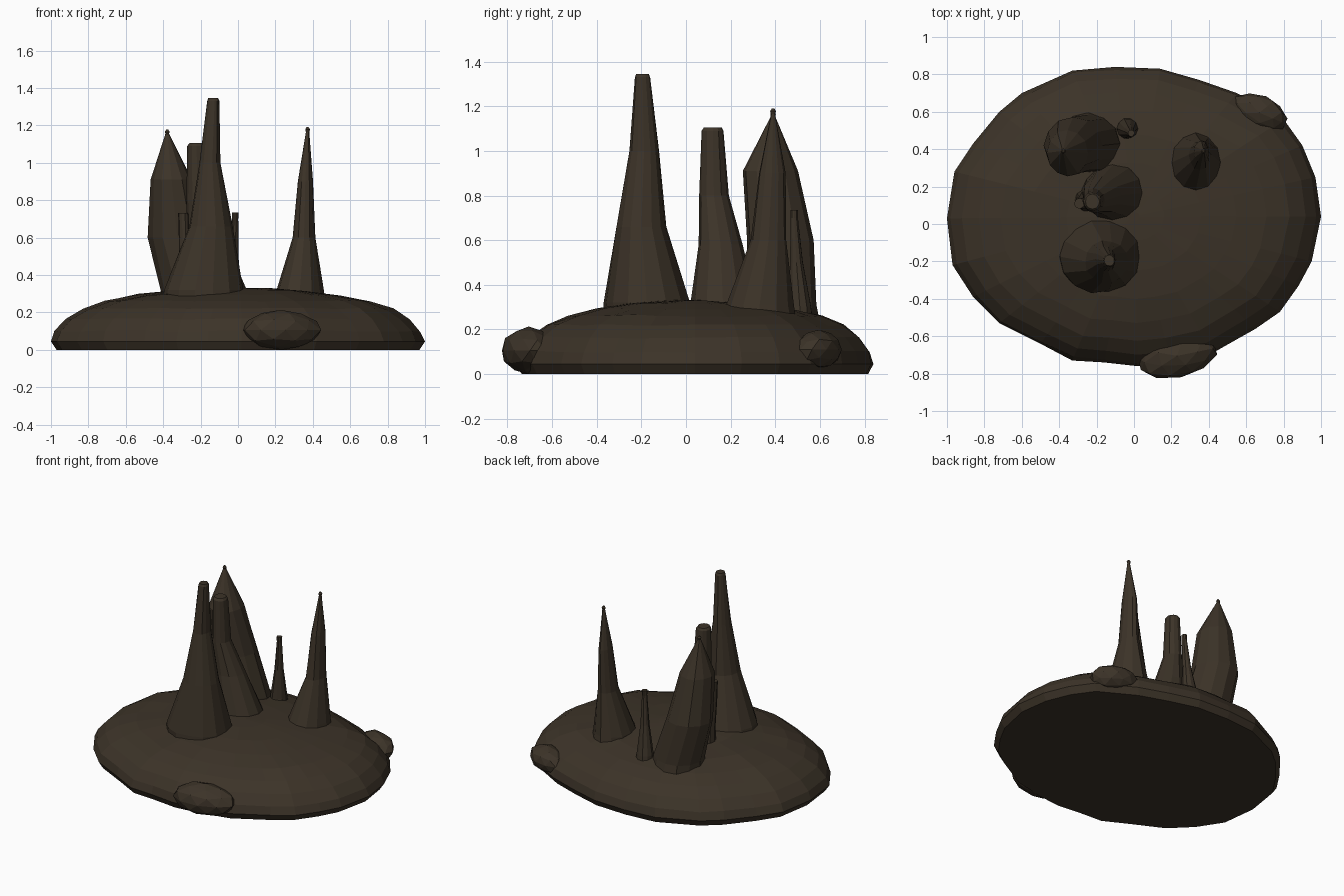
import bpy, bmesh, math, random
from mathutils import Vector, noise

random.seed(4)
rock = bpy.data.materials.new("dark brown rock")
rock.diffuse_color = (0.045, 0.033, 0.021, 1)


def finish(bm, name):
    bmesh.ops.recalc_face_normals(bm, faces=bm.faces)
    me = bpy.data.meshes.new(name)
    bm.to_mesh(me)
    bm.free()
    me.materials.append(rock)
    ob = bpy.data.objects.new(name, me)
    bpy.context.collection.objects.link(ob)
    return ob


def loft(name, rings):
    """Skin a list of equal-length point loops and cap both ends."""
    bm = bmesh.new()
    loops = [[bm.verts.new(p) for p in r] for r in rings]
    n = len(loops[0])
    for a, b in zip(loops, loops[1:]):
        for i in range(n):
            j = (i + 1) % n
            bm.faces.new((a[i], a[j], b[j], b[i]))
    bm.faces.new(loops[0][::-1])
    bm.faces.new(loops[-1])
    return finish(bm, name)


def spire(name, stations, sides=12):
    """Leaning stone spire; each station is x, y, z, radius x, radius y."""
    rings = []
    for x, y, z, rx, ry in stations:
        ring = []
        for i in range(sides):
            a = 2 * math.pi * i / sides
            k = random.uniform(0.95, 1.03)
            ring.append((x + rx * k * math.cos(a), y + ry * k * math.sin(a), z))
        rings.append(ring)
    return loft(name, rings)


def boulder(name, centre, size, turn):
    bm = bmesh.new()
    bmesh.ops.create_icosphere(bm, subdivisions=2, radius=1)
    for v in bm.verts:
        v.co *= 1 + 0.1 * noise.noise(v.co * 1.5 + Vector(centre) * 5)
        x, y, z = v.co.x * size[0], v.co.y * size[1], v.co.z * size[2]
        c, s = math.cos(turn), math.sin(turn)
        v.co = Vector((c * x - s * y, s * x + c * y, z)) + Vector(centre)
        v.co.z = max(v.co.z, 0.0)
    return finish(bm, name)


# Mound: measured outline, shrunk ring by ring towards the crown
outline = [(1, .04), (.97, .25), (.9, .42), (.8, .56), (.55, .7), (.35, .77),
           (.14, .83), (-.1, .84), (-.33, .82), (-.6, .7), (-.72, .6),
           (-.86, .43), (-.96, .28), (-1, .03), (-.97, -.22), (-.86, -.39),
           (-.72, -.53), (-.5, -.64), (-.33, -.73), (-.16, -.74), (.02, -.76),
           (.2, -.74), (.42, -.69), (.65, -.56), (.78, -.47), (.88, -.33),
           (.95, -.2)]
profile = [(.97, 0), (1, .045), (.98, .1), (.92, .165), (.83, .22),
           (.71, .26), (.55, .293), (.36, .315), (.16, .328), (.03, .33)]
rings = []
for k, (s, z) in enumerate(profile):
    ring = []
    for x, y in outline:
        d = noise.noise(Vector((x * s * 4, y * s * 4, z * 4))) if k > 1 else 0
        ring.append((x * s * (1 + .015 * d), .04 + (y - .04) * s * (1 + .015 * d),
                     z + .012 * d))
    rings.append(ring)
loft("mound", rings)

# Boulders on the rim
boulder("front_boulder", (.23, -.705, .105), (.215, .115, .105), .2)
boulder("back_boulder", (.67, .595, .11), (.155, .095, .085), -.4)

# Spires
spire("tall_spire", [(-.18, -.175, .26, .22, .20), (-.18, -.175, .32, .215, .195),
                     (-.145, -.2, .66, .118, .112), (-.15, -.188, 1.0, .056, .068),
                     (-.132, -.195, 1.33, .033, .036), (-.132, -.195, 1.345, .027, .03)], 14)
spire("middle_spire", [(-.11, .17, .26, .175, .165), (-.115, .165, .33, .165, .15),
                       (-.17, .155, .58, .105, .1), (-.215, .125, .8, .06, .068),
                       (-.222, .12, 1.09, .048, .05), (-.222, .12, 1.105, .038, .04)])
spire("crystal_spire", [(-.24, .43, .24, .17, .165), (-.245, .43, .31, .165, .16),
                        (-.325, .42, .6, .155, .15), (-.355, .38, .91, .11, .128),
                        (-.378, .39, 1.155, .01, .01), (-.378, .39, 1.165, .013, .013),
                        (-.378, .39, 1.177, .006, .006)])
spire("pointed_spire", [(.33, .33, .25, .14, .16), (.33, .33, .31, .13, .15),
                        (.353, .37, .6, .06, .082), (.36, .385, .9, .041, .06),
                        (.372, .39, 1.165, .009, .009), (.372, .39, 1.178, .013, .013),
                        (.372, .39, 1.19, .006, .006)])
spire("thin_spire_back", [(-.035, .51, .24, .06, .06), (-.035, .51, .3, .055, .055),
                          (-.025, .495, .5, .028, .03), (-.015, .485, .7, .017, .018),
                          (-.015, .485, .735, .018, .018)], 10)
spire("thin_spire_left", [(-.25, .13, .24, .07, .07), (-.26, .125, .4, .05, .05),
                          (-.288, .112, .6, .028, .028), (-.292, .11, .73, .028, .028)], 10)
